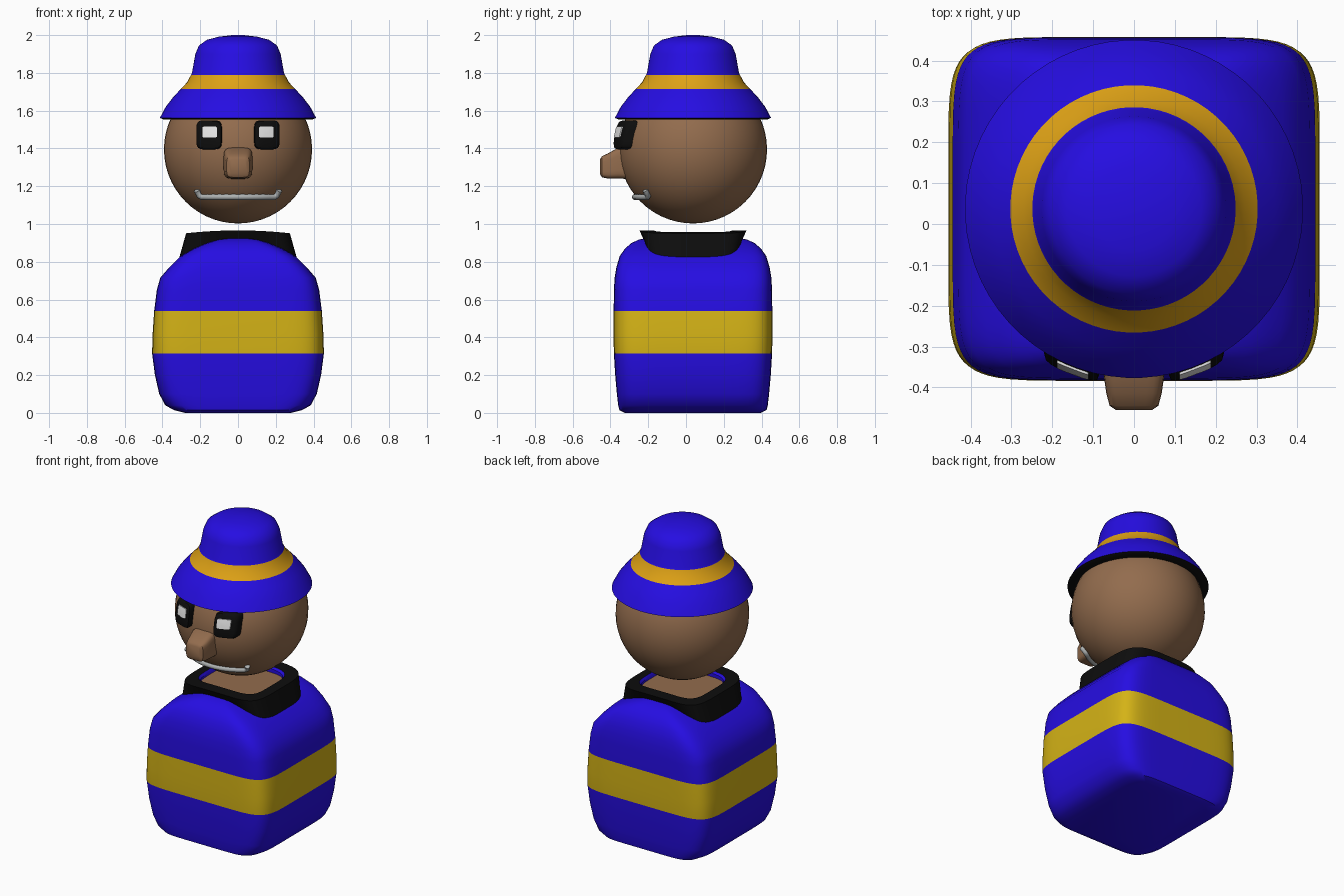
import bpy, bmesh, math

if "Cube" in bpy.data.objects:
    bpy.data.objects.remove(bpy.data.objects["Cube"])

CY = 0.037      # centre line of body, head and hat in y
HZ = 1.395      # head centre height


def mat(name, r, g, b):
    m = bpy.data.materials.new(name)
    m.diffuse_color = (r, g, b, 1)
    m.use_nodes = True
    m.node_tree.nodes["Principled BSDF"].inputs["Base Color"].default_value = m.diffuse_color
    return m


BLUE = mat("blue", 0.019, 0.004, 0.76)
YELLOW = mat("yellow", 0.66, 0.45, 0.008)
GOLD = mat("gold", 0.73, 0.36, 0.008)
SKIN = mat("brown_skin", 0.29, 0.15, 0.075)
BLACK = mat("black", 0.004, 0.004, 0.004)
WHITE = mat("white", 0.82, 0.82, 0.82)
GREY = mat("light_grey", 0.42, 0.44, 0.44)


def outline(a, b, power, n):
    """Superellipse: power 2 is an ellipse, higher is a rounded box."""
    pts = []
    for i in range(n):
        t = 2 * math.pi * (i + 0.5) / n
        c, s = math.cos(t), math.sin(t)
        pts.append((a * math.copysign(abs(c) ** (2 / power), c),
                    b * math.copysign(abs(s) ** (2 / power), s)))
    return pts


def finish(name, bm, mats, angle=35):
    bmesh.ops.recalc_face_normals(bm, faces=bm.faces[:])
    me = bpy.data.meshes.new(name)
    bm.to_mesh(me)
    bm.free()
    for m in mats:
        me.materials.append(m)
    me.shade_smooth()
    me.set_sharp_from_angle(angle=math.radians(angle))
    ob = bpy.data.objects.new(name, me)
    bpy.context.collection.objects.link(ob)
    return ob


def skin(name, rings, mats, pick=lambda i: 0, caps=True, loop=False, angle=35):
    """Joins rings of points; pick gives the material of each band."""
    bm = bmesh.new()
    vs = [[bm.verts.new(p) for p in r] for r in rings]
    n, k = len(vs[0]), len(vs)
    for i in range(k if loop else k - 1):
        a, b = vs[i], vs[(i + 1) % k]
        for j in range(n):
            f = bm.faces.new((a[j], a[(j + 1) % n], b[(j + 1) % n], b[j]))
            f.material_index = pick(i)
    if caps and not loop:
        bm.faces.new(vs[0]).material_index = pick(0)
        bm.faces.new(vs[-1]).material_index = pick(k - 2)
    return finish(name, bm, mats, angle)


# Body: stacked rounded boxes (z, half width, half depth), striped by height
body = [(0.0, 0.28, 0.36), (0.015, 0.34, 0.39), (0.04, 0.385, 0.396), (0.10, 0.417, 0.403),
        (0.20, 0.44, 0.412), (0.315, 0.455, 0.419), (0.42, 0.452, 0.421),
        (0.54, 0.444, 0.42), (0.65, 0.43, 0.419), (0.715, 0.412, 0.415),
        (0.77, 0.365, 0.406), (0.83, 0.305, 0.388), (0.87, 0.235, 0.36),
        (0.90, 0.165, 0.325), (0.918, 0.105, 0.285), (0.926, 0.05, 0.24)]
skin("body", [[(x, y + CY, z) for x, y in outline(a, b, 7, 64)] for z, a, b in body],
     [BLUE, YELLOW], lambda i: int(0.3 < body[i][0] < 0.53))

# Collar: draped ring whose height drops with distance from the middle
collar = [(0.31, 0.255, 0.922, 1.0), (0.275, 0.283, 0.966, 0.2),
          (0.215, 0.205, 0.966, 0.2), (0.205, 0.195, 0.955, 0.3),
          (0.205, 0.195, 0.90, 1.0)]
skin("collar", [[(x, y + CY, z - d * x * x) for x, y in outline(a, b, 4.5, 48)]
                for a, b, z, d in collar],
     [BLACK, BLUE], lambda i: int(i in (2, 3)), loop=True)

# Neck skin inside the collar
skin("neck", [[(x, y + CY, z) for x, y in outline(0.203, 0.193, 4.5, 48)]
              for z in (0.86, 0.93)], [SKIN])

# Head
bm = bmesh.new()
bmesh.ops.create_uvsphere(bm, u_segments=48, v_segments=28, radius=0.392)
bmesh.ops.translate(bm, verts=bm.verts[:], vec=(0, CY, HZ))
finish("head", bm, [SKIN])

# Hat: black underside, blue brim, gold band, blue crown (z, radius)
hat = [(1.60, 0.30), (1.555, 0.345), (1.553, 0.395), (1.562, 0.414), (1.62, 0.383),
       (1.67, 0.345), (1.715, 0.303), (1.75, 0.27), (1.79, 0.249), (1.80, 0.244),
       (1.90, 0.226), (1.945, 0.207), (1.975, 0.165), (1.992, 0.10), (2.0, 0.03)]
skin("hat", [[(x, y + CY, z) for x, y in outline(r, r, 2, 64)] for z, r in hat],
     [BLUE, GOLD, BLACK], lambda i: 2 if i < 3 else int(i in (6, 7)))


def on_head(x, z, r):
    """Point in front of the head at distance r from its centre."""
    return (x, CY - math.sqrt(r * r - x * x - (z - HZ) ** 2), z)


def plate(name, cx, cz, a, b, power, layers, m):
    skin(name, [[on_head(cx + x * s, cz + z * s, r) for x, z in outline(a, b, power, 32)]
                for r, s in layers], [m])


# Eyes and their white highlights
for side, sx in (("left", -1), ("right", 1)):
    plate(side + "_eye", sx * 0.153, 1.472, 0.068, 0.077, 5,
          [(0.375, 1), (0.418, 1), (0.43, 0.93), (0.433, 0.8), (0.433, 0.3)], BLACK)
    plate(side + "_eye_highlight", sx * 0.15, 1.487, 0.039, 0.029, 9,
          [(0.43, 1), (0.438, 1), (0.438, 0.4)], WHITE)

# Nose: tapered rounded box (y, centre z, half width, half height)
nose = [(-0.28, 1.322, 0.076, 0.084), (-0.36, 1.322, 0.076, 0.082),
        (-0.415, 1.307, 0.068, 0.066), (-0.445, 1.303, 0.06, 0.056),
        (-0.455, 1.303, 0.045, 0.04)]
skin("nose", [[(x, y, cz + z) for x, z in outline(a, b, 5, 24)] for y, cz, a, b in nose],
     [SKIN])

# Mouth: tube following the head, turned up at both ends
path = [(-0.218, 1.178), (-0.205, 1.15)]
path += [(-0.19 + 0.38 * i / 12, 1.143) for i in range(13)]
path += [(0.205, 1.15), (0.218, 1.178)]
cu = bpy.data.curves.new("mouth", "CURVE")
cu.dimensions = "3D"
cu.bevel_depth = 0.016
cu.bevel_resolution = 2
cu.use_fill_caps = True
sp = cu.splines.new("POLY")
sp.points.add(len(path) - 1)
for p, (x, z) in zip(sp.points, path):
    p.co = (*on_head(x, z, 0.398), 1)
cu.materials.append(GREY)
mouth = bpy.data.objects.new("mouth", cu)
bpy.context.collection.objects.link(mouth)
bpy.context.view_layer.objects.active = mouth
mouth.select_set(True)
bpy.ops.object.convert(target="MESH")
